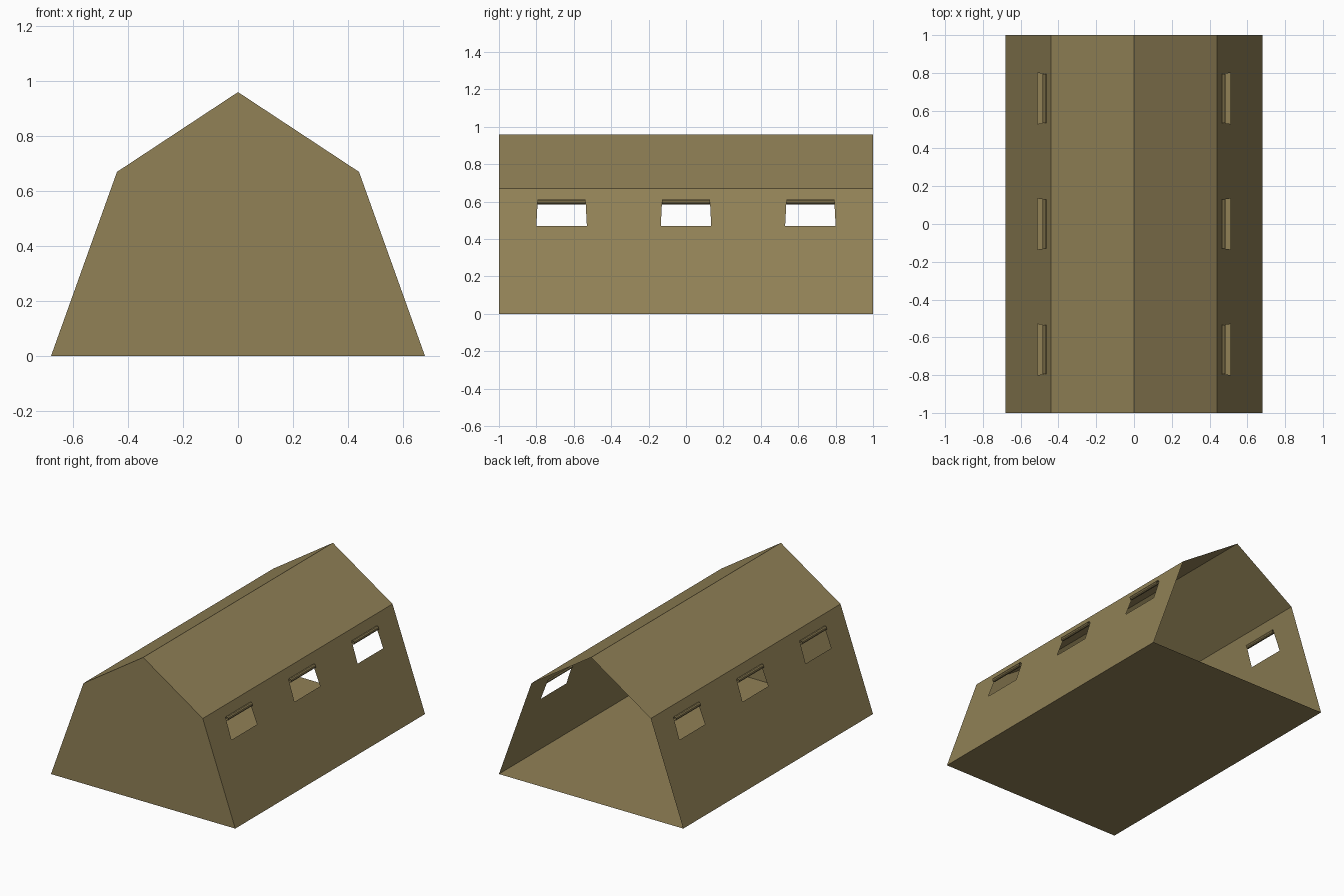
import bpy, bmesh, math

if "Cube" in bpy.data.objects:
    bpy.data.objects.remove(bpy.data.objects["Cube"])

canvas = bpy.data.materials.new("olive canvas")
canvas.diffuse_color = (0.283, 0.220, 0.094, 1)
canvas.use_nodes = True
canvas.node_tree.nodes["Principled BSDF"].inputs["Base Color"].default_value = canvas.diffuse_color

BASE, EAVE, RIDGE = (0.68, 0.0), (0.44, 0.67), (0.0, 0.96)
WIN_Y = (-0.665, 0.0, 0.665)
WIN_LOW, WIN_TOP = 0.47, 0.605


def make(name, verts, faces):
    me = bpy.data.meshes.new(name)
    me.from_pydata(verts, [], faces)
    bm = bmesh.new()
    bm.from_mesh(me)
    bmesh.ops.recalc_face_normals(bm, faces=bm.faces)
    bm.to_mesh(me)
    bm.free()
    me.materials.append(canvas)
    ob = bpy.data.objects.new(name, me)
    bpy.context.collection.objects.link(ob)
    return ob


def sheet(name, profile, y0=-1, y1=1):
    """Thin sheet: an x-z profile run along y."""
    n = len(profile)
    verts = [(x, y, z) for y in (y0, y1) for x, z in profile]
    return make(name, verts, [(i, i + 1, n + i + 1, n + i) for i in range(n - 1)])


def wall_x(z):
    return BASE[0] + (EAVE[0] - BASE[0]) * z / EAVE[1]


# floor, roof and closed front end; the back end is open
sheet("floor", [(-BASE[0], 0), (BASE[0], 0)])
sheet("roof", [(-EAVE[0], EAVE[1]), RIDGE, EAVE])
outline = [(-BASE[0], 0), BASE, EAVE, RIDGE, (-EAVE[0], EAVE[1])]
make("front_panel", [(x, -1, z) for x, z in outline], [tuple(range(5))])

for side, label in ((1, "right"), (-1, "left")):
    # sloping side wall with three tapered window openings
    rows = [(0, 0.135), (WIN_LOW, 0.135), (WIN_TOP, 0.128), (EAVE[1], 0.128)]
    verts = []
    for z, half in rows:
        ys = [-1] + [c + s * half for c in WIN_Y for s in (-1, 1)] + [1]
        verts += [(side * wall_x(z), y, z) for y in ys]
    faces = [(r * 8 + c, r * 8 + c + 1, r * 8 + c + 9, r * 8 + c + 8)
             for r in range(3) for c in range(7) if not (r == 1 and c % 2)]
    make(label + "_wall", verts, faces)

    # rolled-up window flaps: a small scroll hanging from each window top
    scroll = [(side * wall_x(WIN_TOP), WIN_TOP)]
    for i in range(16):
        a = math.radians(141 - 36 * i)
        r = 0.0135 if i < 10 else 0.0135 - 0.0008 * (i - 9)
        scroll.append((side * (0.472 + r * math.cos(a)), 0.598 + r * math.sin(a)))
    for k, c in enumerate(WIN_Y):
        sheet(f"{label}_window_roll_{k + 1}", scroll, c - 0.129, c + 0.129)
